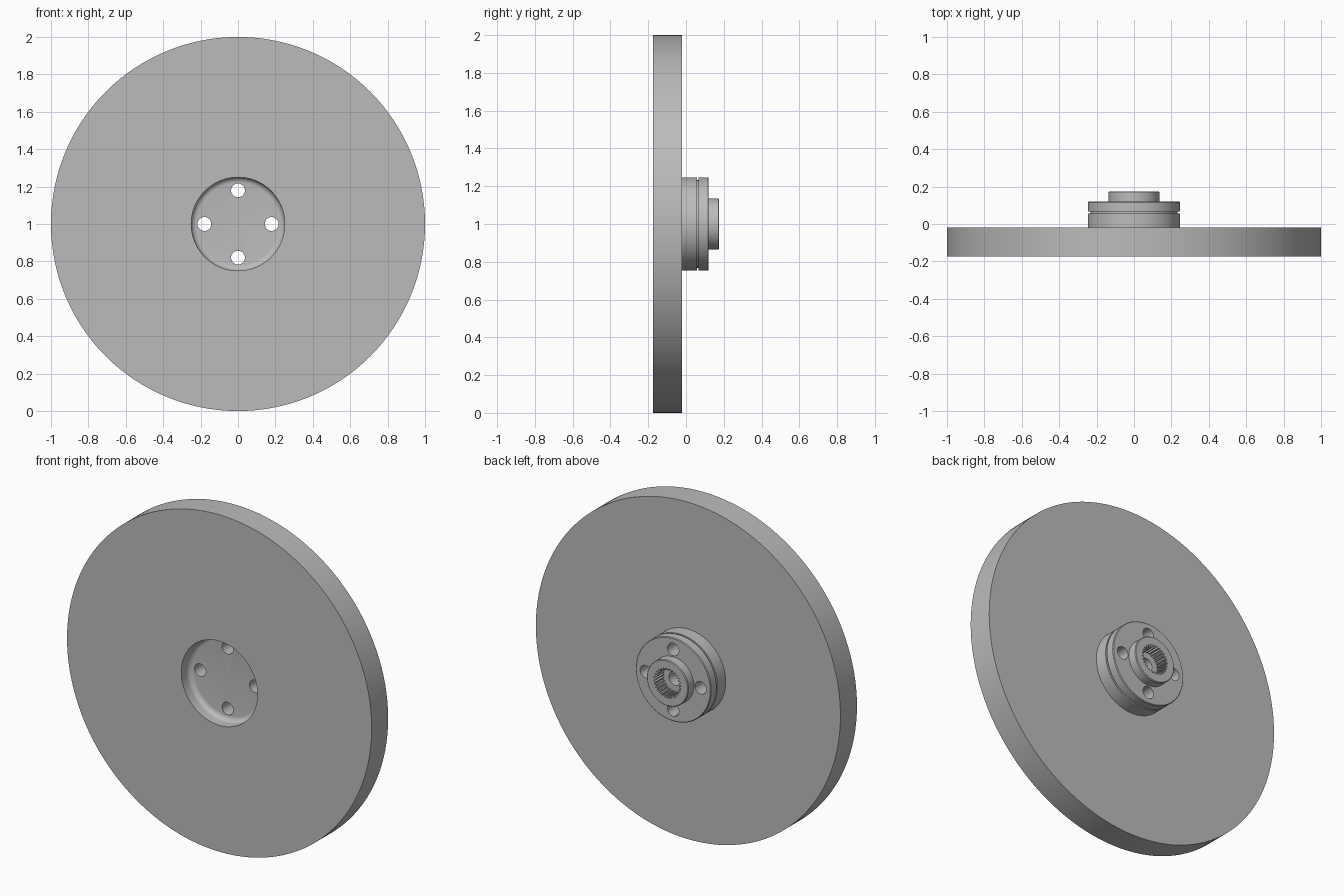
import bpy, bmesh
from math import cos, sin, pi, radians

cube = bpy.data.objects.get("Cube")
if cube:
    bpy.data.objects.remove(cube, do_unlink=True)

AXIS_Z = 1.0
SEGMENTS = 128

steel = bpy.data.materials.new("grey steel")
steel.use_nodes = True
GREY = (0.5, 0.5, 0.5, 1)
steel.diffuse_color = GREY
steel.node_tree.nodes["Principled BSDF"].inputs["Base Color"].default_value = GREY


def finish_mesh(name, bm):
    bmesh.ops.recalc_face_normals(bm, faces=bm.faces)
    mesh = bpy.data.meshes.new(name)
    bm.to_mesh(mesh)
    bm.free()
    obj = bpy.data.objects.new(name, mesh)
    bpy.context.collection.objects.link(obj)
    mesh.materials.append(steel)
    return obj


def turned(name, profile, segments=SEGMENTS):
    """Revolve (radius, y) points about the y axis; both ends lie on the axis."""
    bm = bmesh.new()
    rings = []
    for r, y in profile:
        if r == 0:
            rings.append([bm.verts.new((0, y, AXIS_Z))] * segments)
        else:
            rings.append([bm.verts.new((r * cos(2 * pi * i / segments), y,
                                        AXIS_Z + r * sin(2 * pi * i / segments)))
                          for i in range(segments)])
    for a, b in zip(rings, rings[1:]):
        for i in range(segments):
            j = (i + 1) % segments
            bm.faces.new(list(dict.fromkeys((a[i], a[j], b[j], b[i]))))
    return finish_mesh(name, bm)


def prism(name, outline, y0, y1):
    """Extrude an (x, z) outline along y."""
    bm = bmesh.new()
    ends = [[bm.verts.new((x, y, z)) for x, z in outline] for y in (y0, y1)]
    for end in ends:
        bm.faces.new(end)
    for i in range(len(outline)):
        j = (i + 1) % len(outline)
        bm.faces.new((ends[0][i], ends[0][j], ends[1][j], ends[1][i]))
    return finish_mesh(name, bm)


def circle(cx, cz, r, n):
    return [(cx + r * cos(2 * pi * i / n), cz + r * sin(2 * pi * i / n)) for i in range(n)]


def cut(obj, cutters):
    for cutter in cutters:
        mod = obj.modifiers.new("cut", "BOOLEAN")
        mod.operation = "DIFFERENCE"
        mod.solver = "EXACT"
        mod.object = cutter
        bpy.context.view_layer.objects.active = obj
        bpy.ops.object.modifier_apply(modifier=mod.name)


# Large disc with a round recess in the front, filleted at its floor
FRONT, BACK, FLOOR = -0.175, -0.02, -0.097
RECESS, FILLET = 0.25, 0.03
fillet = [(RECESS - FILLET + FILLET * cos(a), FLOOR - FILLET + FILLET * sin(a))
          for a in (i * pi / 12 for i in range(7))]
disc = turned("disc", [(0, BACK), (1, BACK), (1, FRONT), (RECESS, FRONT)] + fillet + [(0, FLOOR)])

# Hub with a narrow groove, a raised boss and a stepped blind bore
R, BOSS, C = 0.247, 0.136, 0.004
hub = turned("hub", [
    (0, BACK), (R, BACK), (R, 0.057), (R - 0.015, 0.057), (R - 0.015, 0.067),
    (R, 0.067), (R, 0.12 - C), (R - C, 0.12), (BOSS, 0.12),
    (BOSS, 0.175 - C), (BOSS - C, 0.175), (0, 0.175)])

# Four bolt holes through the disc and hub
holes = [prism("bolt_hole_cutter", circle(0.18 * cos(k * pi / 2), AXIS_Z + 0.18 * sin(k * pi / 2),
                                          0.037, 32), -0.2, 0.2) for k in range(4)]

# Toothed socket in the boss and a smaller pilot hole below it
TEETH = 28
spline = []
for k in range(TEETH):
    for step, r in ((0, 0.076), (0.35, 0.076), (0.5, 0.088), (0.85, 0.088)):
        a = 2 * pi * (k + step) / TEETH
        spline.append((r * cos(a), AXIS_Z + r * sin(a)))
socket = prism("socket_cutter", spline, 0.1, 0.2)
pilot = prism("pilot_cutter", circle(0, AXIS_Z, 0.042, 48), 0.03, 0.15)

cut(disc, holes)
cut(hub, holes + [socket, pilot])
for helper in holes + [socket, pilot]:
    bpy.data.objects.remove(helper, do_unlink=True)

# Smooth round walls with crisp edges
bpy.ops.object.select_all(action="DESELECT")
for obj in (disc, hub):
    obj.select_set(True)
bpy.context.view_layer.objects.active = disc
bpy.ops.object.shade_smooth_by_angle(angle=radians(30))
